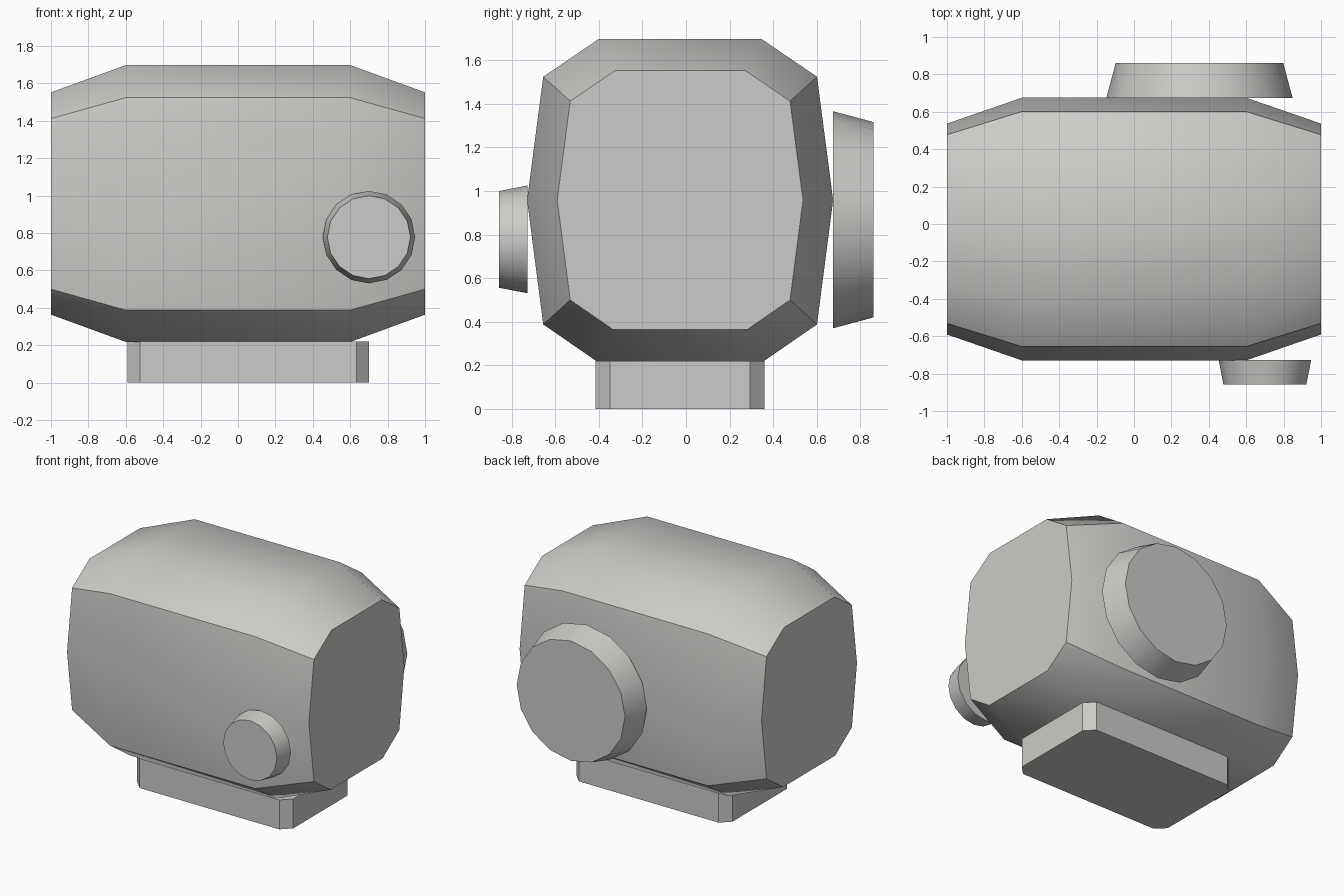
import bpy
import math

cube = bpy.data.objects.get("Cube")
if cube:
    bpy.data.objects.remove(cube, do_unlink=True)

grey = bpy.data.materials.new("light grey")
grey.use_nodes = True
grey.diffuse_color = (0.6, 0.6, 0.58, 1)
grey.node_tree.nodes["Principled BSDF"].inputs["Base Color"].default_value = grey.diffuse_color


def loft(name, rings):
    """Skin matching closed rings of points and cap both ends."""
    n = len(rings[0])
    faces = [tuple(range(n))[::-1], tuple(range(n * (len(rings) - 1), n * len(rings)))]
    for r in range(len(rings) - 1):
        for i in range(n):
            j = (i + 1) % n
            faces.append((r * n + i, r * n + j, (r + 1) * n + j, (r + 1) * n + i))
    mesh = bpy.data.meshes.new(name)
    mesh.from_pydata([p for ring in rings for p in ring], [], faces)
    mesh.materials.append(grey)
    obj = bpy.data.objects.new(name, mesh)
    bpy.context.collection.objects.link(obj)
    bpy.ops.object.select_all(action='DESELECT')
    obj.select_set(True)
    bpy.context.view_layer.objects.active = obj
    bpy.ops.object.mode_set(mode='EDIT')
    bpy.ops.mesh.select_all(action='SELECT')
    bpy.ops.mesh.normals_make_consistent(inside=False)
    bpy.ops.object.mode_set(mode='OBJECT')
    bpy.ops.object.shade_smooth_by_angle(angle=math.radians(40))
    return obj


# Barrel body: ten-sided section, narrowed towards both ends
MID_Y, MID_Z = -0.027, 0.958
half = [(0.372, 0.74), (0.628, 0.566), (0.702, 0), (0.628, -0.57), (0.382, -0.74)]
section = half + [(-y, z) for y, z in reversed(half)]


def body_ring(x, scale):
    return [(x, MID_Y + y * scale, MID_Z + z * scale) for y, z in section]


loft("body", [body_ring(-1, 0.803), body_ring(-0.6, 1), body_ring(0.6, 1), body_ring(1, 0.803)])

# Foot: block with cut corners
CX, CY, HX, HY, CUT = 0.055, -0.027, 0.645, 0.388, 0.067
corners = [(HX, HY - CUT), (HX - CUT, HY)]
corners += [(-x, y) for x, y in reversed(corners)]
corners += [(-x, -y) for x, y in corners]
loft("foot", [[(CX + x, CY + y, z) for x, y in corners] for z in (0, 0.22)])


# Round knobs on the front and back
def knob(name, x, z, y_base, y_tip, r_base, r_tip, sides=16):
    angles = [math.tau * i / sides for i in range(sides)]
    loft(name, [[(x + r * math.cos(a), y, z + r * math.sin(a)) for a in angles]
                for y, r in ((y_base, r_base), (y_tip, r_tip))])


knob("front_knob", 0.70, 0.778, -0.728, -0.857, 0.247, 0.222)
knob("back_knob", 0.35, 0.868, 0.674, 0.86, 0.498, 0.448)
